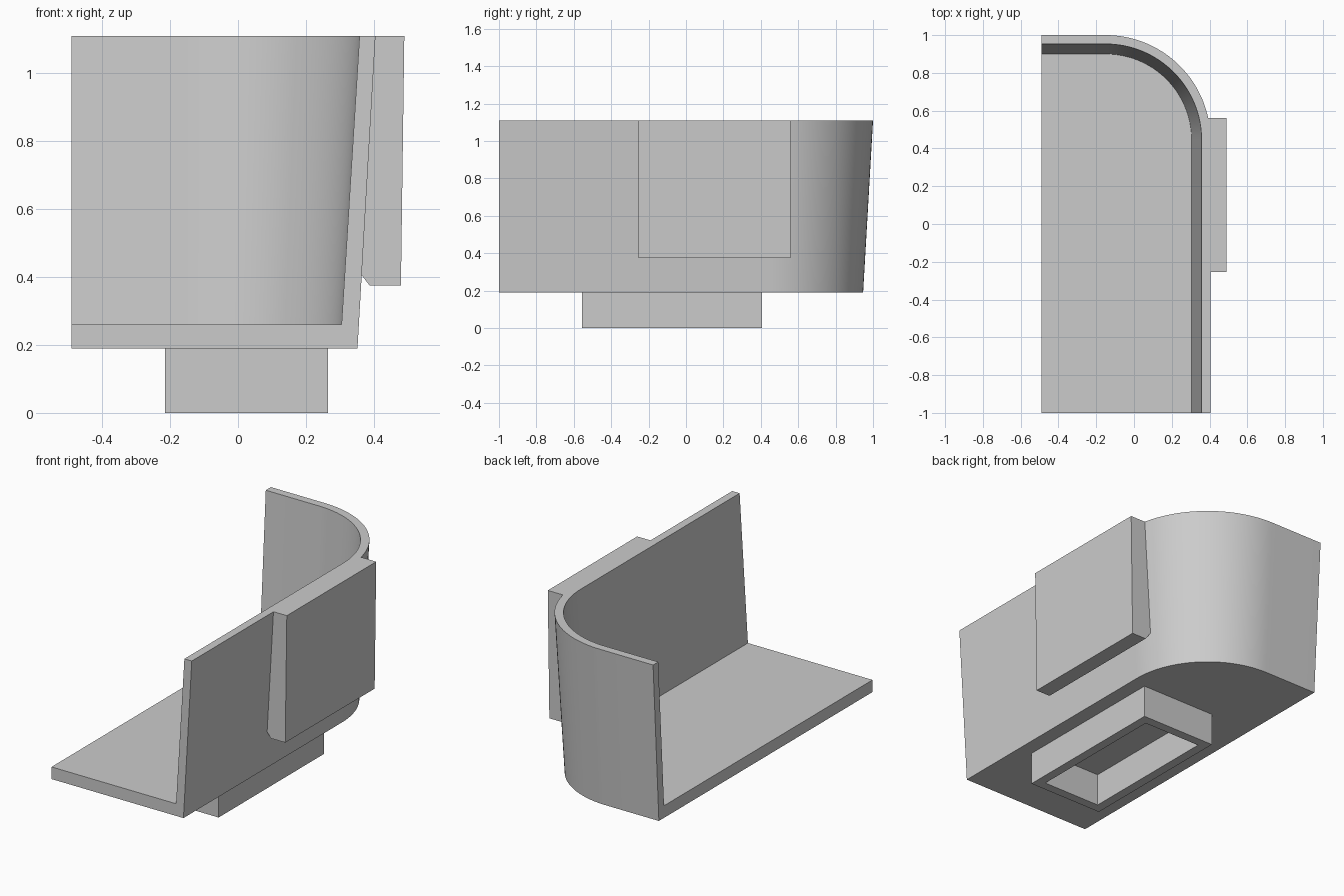
import bpy, bmesh, math

cube = bpy.data.objects.get("Cube")
if cube:
    bpy.data.objects.remove(cube, do_unlink=True)

grey = bpy.data.materials.new("light_grey")
grey.use_nodes = True
grey.diffuse_color = (0.6, 0.6, 0.6, 1)
grey.node_tree.nodes["Principled BSDF"].inputs["Base Color"].default_value = (0.6, 0.6, 0.6, 1)

LEFT, FRONT = -0.49, -1.0
BOTTOM, FLOOR, TOP = 0.19, 0.26, 1.11
CORNER = (-0.15, 0.445)      # centre of the rounded corner
SEGMENTS = 32


def finish(name, bm):
    bmesh.ops.recalc_face_normals(bm, faces=bm.faces)
    mesh = bpy.data.meshes.new(name)
    bm.to_mesh(mesh)
    bm.free()
    mesh.materials.append(grey)
    obj = bpy.data.objects.new(name, mesh)
    bpy.context.collection.objects.link(obj)
    return obj


def wall_path(bm, radius, z):
    """Plan line of the wall: straight side, rounded corner, straight back."""
    cx, cy = CORNER
    pts = [(cx + radius, FRONT)]
    for i in range(SEGMENTS + 1):
        a = math.pi / 2 * i / SEGMENTS
        pts.append((cx + radius * math.cos(a), cy + radius * math.sin(a)))
    pts.append((LEFT, cy + radius))
    return [bm.verts.new((x, y, z)) for x, y in pts]


# Tray: floor and leaning wall in one closed shell
bm = bmesh.new()
outer_low = wall_path(bm, 0.502, BOTTOM)
outer_top = wall_path(bm, 0.555, TOP)
inner_top = wall_path(bm, 0.508, TOP)
inner_low = wall_path(bm, 0.455, FLOOR)
under = bm.verts.new((LEFT, FRONT, BOTTOM))
over = bm.verts.new((LEFT, FRONT, FLOOR))
rows = [outer_low, outer_top, inner_top, inner_low]
for a, b in zip(rows, rows[1:]):
    for i in range(len(a) - 1):
        bm.faces.new((a[i], a[i + 1], b[i + 1], b[i]))
bm.faces.new(outer_low + [under])
bm.faces.new(inner_low + [over])
for end in (0, -1):
    bm.faces.new([r[end] for r in rows] + [over, under])
tray = finish("tray", bm)

# Side pad: profile with a chamfered lower edge, extruded along y
bm = bmesh.new()
profile = [(0.375, TOP), (0.49, TOP), (0.48, 0.375), (0.388, 0.375), (0.345, 0.431)]
face = bm.faces.new([bm.verts.new((x, -0.255, z)) for x, z in profile])
ext = bmesh.ops.extrude_face_region(bm, geom=[face])
bmesh.ops.translate(bm, vec=(0, 0.815, 0),
                    verts=[g for g in ext["geom"] if isinstance(g, bmesh.types.BMVert)])
pad = finish("side_pad", bm)

# Foot: rectangular frame, open underneath
bm = bmesh.new()
x0, x1, y0, y1, t = -0.215, 0.265, -0.555, 0.405, 0.054


def rectangle(inset, z):
    return [bm.verts.new((x, y, z)) for x, y in
            ((x0 + inset, y0 + inset), (x1 - inset, y0 + inset),
             (x1 - inset, y1 - inset), (x0 + inset, y1 - inset))]


loops = [rectangle(0, BOTTOM), rectangle(0, 0), rectangle(t, 0), rectangle(t, BOTTOM)]
for k in range(4):
    a, b = loops[k], loops[(k + 1) % 4]
    for i in range(4):
        j = (i + 1) % 4
        bm.faces.new((a[i], a[j], b[j], b[i]))
foot = finish("foot_frame", bm)

# Smooth the rounded wall, keep edges sharp
bpy.ops.object.select_all(action='DESELECT')
tray.select_set(True)
bpy.context.view_layer.objects.active = tray
bpy.ops.object.shade_smooth_by_angle(angle=math.radians(30))
